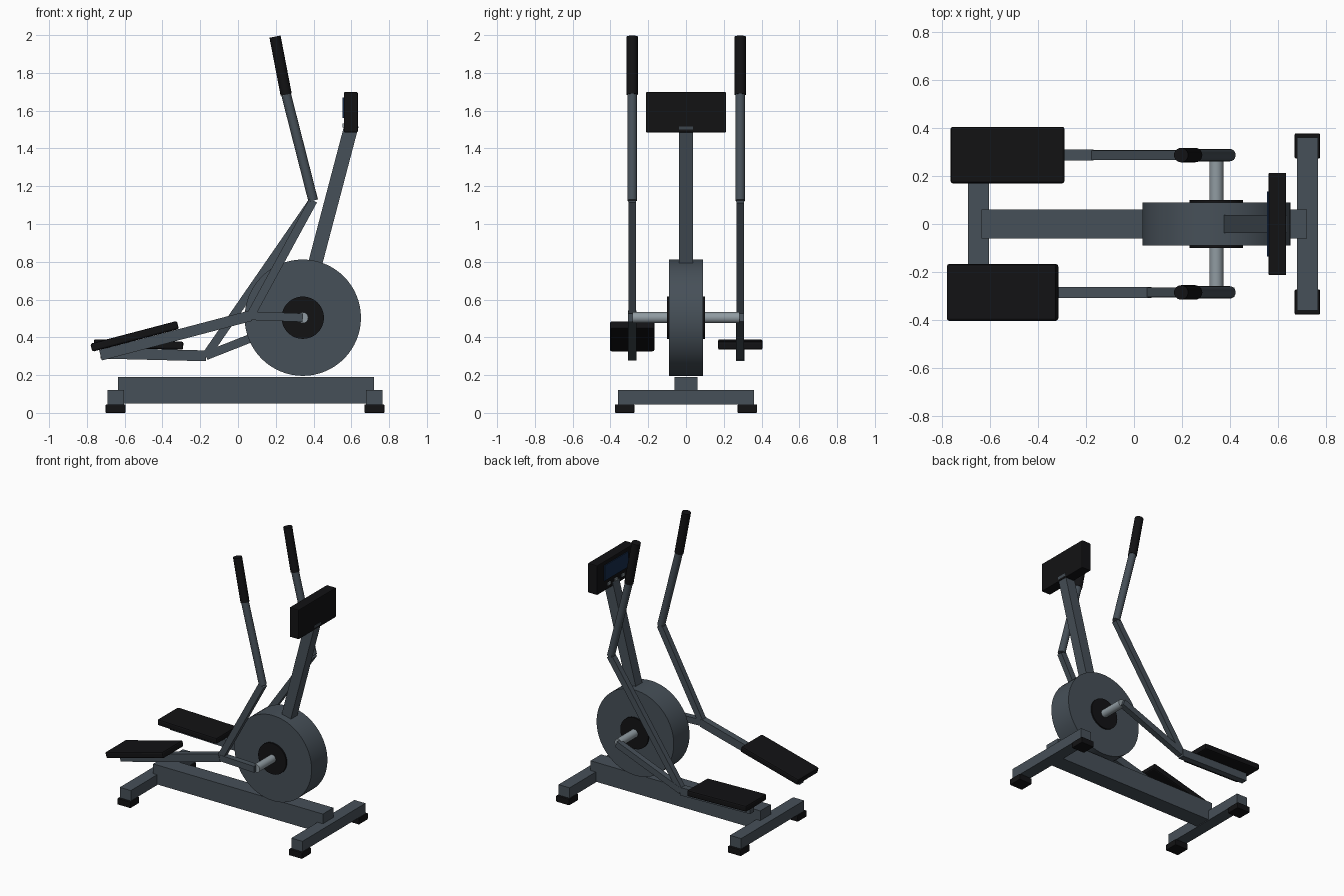
import bpy, math
from mathutils import Vector

if "Cube" in bpy.data.objects:
    bpy.data.objects.remove(bpy.data.objects["Cube"])


def material(name, rgb):
    m = bpy.data.materials.new(name)
    m.diffuse_color = (*rgb, 1)
    m.use_nodes = True
    m.node_tree.nodes["Principled BSDF"].inputs["Base Color"].default_value = m.diffuse_color
    return m


STEEL = material("slate_paint", (0.062, 0.08, 0.098))
BLACK = material("black_rubber", (0.006, 0.006, 0.007))
CHROME = material("bare_metal", (0.28, 0.33, 0.36))
GLASS = material("dark_screen", (0.008, 0.025, 0.07))


def finish(ob, name, mat, bevel=0.0, segments=2):
    ob.name = name
    ob.data.materials.append(mat)
    if bevel:
        mod = ob.modifiers.new("bevel", 'BEVEL')
        mod.width, mod.segments = bevel, segments
    return ob


def box(name, lo, hi, mat, bevel=0.0):
    lo, hi = Vector(lo), Vector(hi)
    bpy.ops.mesh.primitive_cube_add(size=1, location=(lo + hi) / 2)
    ob = bpy.context.object
    ob.scale = hi - lo
    bpy.ops.object.transform_apply(location=False, rotation=False, scale=True)
    return finish(ob, name, mat, bevel)


def bar(name, p, q, y, width, height, mat, bevel=0.0):
    """Rectangular bar between two (x, z) points in the plane at y."""
    dx, dz = q[0] - p[0], q[1] - p[1]
    bpy.ops.mesh.primitive_cube_add(size=1)
    ob = bpy.context.object
    ob.scale = (math.hypot(dx, dz), width, height)
    bpy.ops.object.transform_apply(location=False, rotation=False, scale=True)
    ob.location = ((p[0] + q[0]) / 2, y, (p[1] + q[1]) / 2)
    ob.rotation_euler.y = -math.atan2(dz, dx)
    return finish(ob, name, mat, bevel)


def rod(name, p, q, r, mat, sides=32):
    p, q = Vector(p), Vector(q)
    d = q - p
    bpy.ops.mesh.primitive_cylinder_add(vertices=sides, radius=r, depth=d.length, location=(p + q) / 2)
    ob = bpy.context.object
    ob.rotation_euler = d.to_track_quat('Z', 'Y').to_euler()
    bpy.ops.object.shade_smooth_by_angle(angle=math.radians(35))
    return finish(ob, name, mat)


# Base frame and feet
box("base_beam", (-0.635, -0.06, 0.05), (0.72, 0.06, 0.19), STEEL)
for end, x in (("rear", -0.648), ("front", 0.722)):
    box(end + "_crossbar", (x - 0.044, -0.36, 0.045), (x + 0.044, 0.36, 0.12), STEEL)
    for s in (-1, 1):
        box(end + "_foot", (x - 0.053, s * 0.325 - 0.052, 0), (x + 0.053, s * 0.325 + 0.052, 0.045),
            BLACK, 0.005)

# Flywheel with hub discs and axle
AX = (0.343, 0.504)
for name, r, half, mat, sides in (("flywheel", 0.308, 0.09, STEEL, 64),
                                  ("hub_disc", 0.112, 0.10, BLACK, 48),
                                  ("axle", 0.029, 0.283, CHROME, 24)):
    rod(name, (AX[0], -half, AX[1]), (AX[0], half, AX[1]), r, mat, sides)

# Mast and console
bar("mast", (0.39, 0.72), (0.602, 1.525), 0, 0.075, 0.075, STEEL)
box("console", (0.56, -0.213, 1.485), (0.634, 0.213, 1.698), BLACK, 0.005)
box("screen", (0.554, -0.135, 1.56), (0.565, 0.135, 1.67), GLASS)
for y in (-0.08, 0, 0.08):
    box("console_button", (0.553, y - 0.014, 1.512), (0.565, y + 0.014, 1.532), CHROME)

# Left and right linkages: crank, pedal arm, lever, handle, pedal
TOP, GRIP, TIP = (0.398, 1.124), (0.255, 1.685), (0.196, 1.992)
for side, y, joint, tail in (("right", -0.285, (0.066, 0.514), (-0.728, 0.305)),
                             ("left", 0.287, (-0.17, 0.302), (-0.728, 0.316))):
    bar(side + "_crank", joint, AX, y, 0.042, 0.045, STEEL)
    bar(side + "_pedal_arm", tail, joint, y, 0.046, 0.057, STEEL)
    bar(side + "_lever", joint, TOP, y, 0.04, 0.045, STEEL)
    rod(side + "_handle", (TOP[0], y, TOP[1]), (GRIP[0], y, GRIP[1]), 0.026, STEEL, 24)
    rod(side + "_grip", (GRIP[0], y, GRIP[1]), (TIP[0], y, TIP[1]), 0.03, BLACK, 24)
    # pedal sits on top of the arm, parallel to it
    t = Vector((joint[0] - tail[0], joint[1] - tail[1])).normalized()
    n = Vector((-t.y, t.x))
    mid = Vector(tail) + t * (0.2) + n * 0.051
    bar(side + "_pedal", mid - t * 0.237, mid + t * 0.237, y, 0.236, 0.044, BLACK, 0.01)
